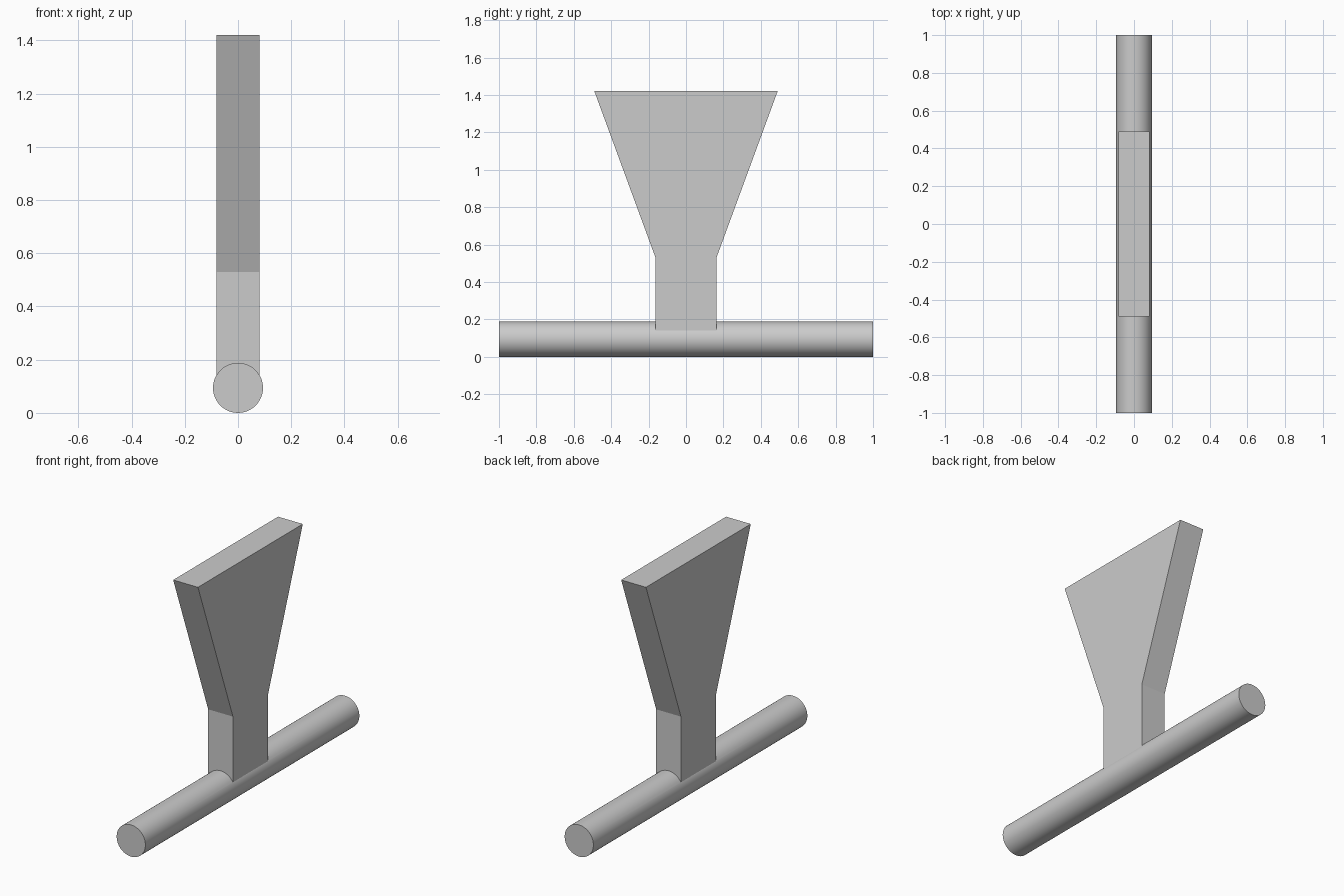
import bpy
import bmesh
import math
from mathutils import Matrix

cube = bpy.data.objects.get("Cube")
if cube:
    bpy.data.objects.remove(cube, do_unlink=True)

grey = bpy.data.materials.new("plain grey")
grey.use_nodes = True
colour = (0.6, 0.6, 0.6, 1)
grey.diffuse_color = colour
grey.node_tree.nodes["Principled BSDF"].inputs["Base Color"].default_value = colour


def add_object(name, bm):
    bmesh.ops.recalc_face_normals(bm, faces=bm.faces)
    mesh = bpy.data.meshes.new(name)
    bm.to_mesh(mesh)
    bm.free()
    mesh.materials.append(grey)
    obj = bpy.data.objects.new(name, mesh)
    bpy.context.collection.objects.link(obj)
    return obj


# Round bar lying along y
radius = 0.094
bm = bmesh.new()
bmesh.ops.create_cone(
    bm, cap_ends=True, segments=48, radius1=radius, radius2=radius, depth=2,
    matrix=Matrix.Translation((0, 0, radius)) @ Matrix.Rotation(math.pi / 2, 4, "X"))
bar = add_object("base_bar", bm)

# Flared blade: mirrored profile in the y-z plane, extruded along x
half_thickness = 0.081
side = [(0.163, radius), (0.163, 0.53), (0.49, 1.42)]
profile = side + [(-y, z) for y, z in reversed(side)]
bm = bmesh.new()
face = bm.faces.new([bm.verts.new((-half_thickness, y, z)) for y, z in profile])
extruded = bmesh.ops.extrude_face_region(bm, geom=[face])["geom"]
bmesh.ops.translate(bm, vec=(2 * half_thickness, 0, 0),
                    verts=[v for v in extruded if isinstance(v, bmesh.types.BMVert)])
blade = add_object("flared_blade", bm)

# Fuse the blade into the bar as one surface
union = bar.modifiers.new("fuse_blade", "BOOLEAN")
union.operation = "UNION"
union.solver = "EXACT"
union.object = blade
bpy.context.view_layer.objects.active = bar
bar.select_set(True)
bpy.ops.object.modifier_apply(modifier=union.name)
bpy.data.objects.remove(blade, do_unlink=True)
bar.name = "bar_with_flared_blade"
bpy.ops.object.shade_smooth_by_angle(angle=math.radians(15))
